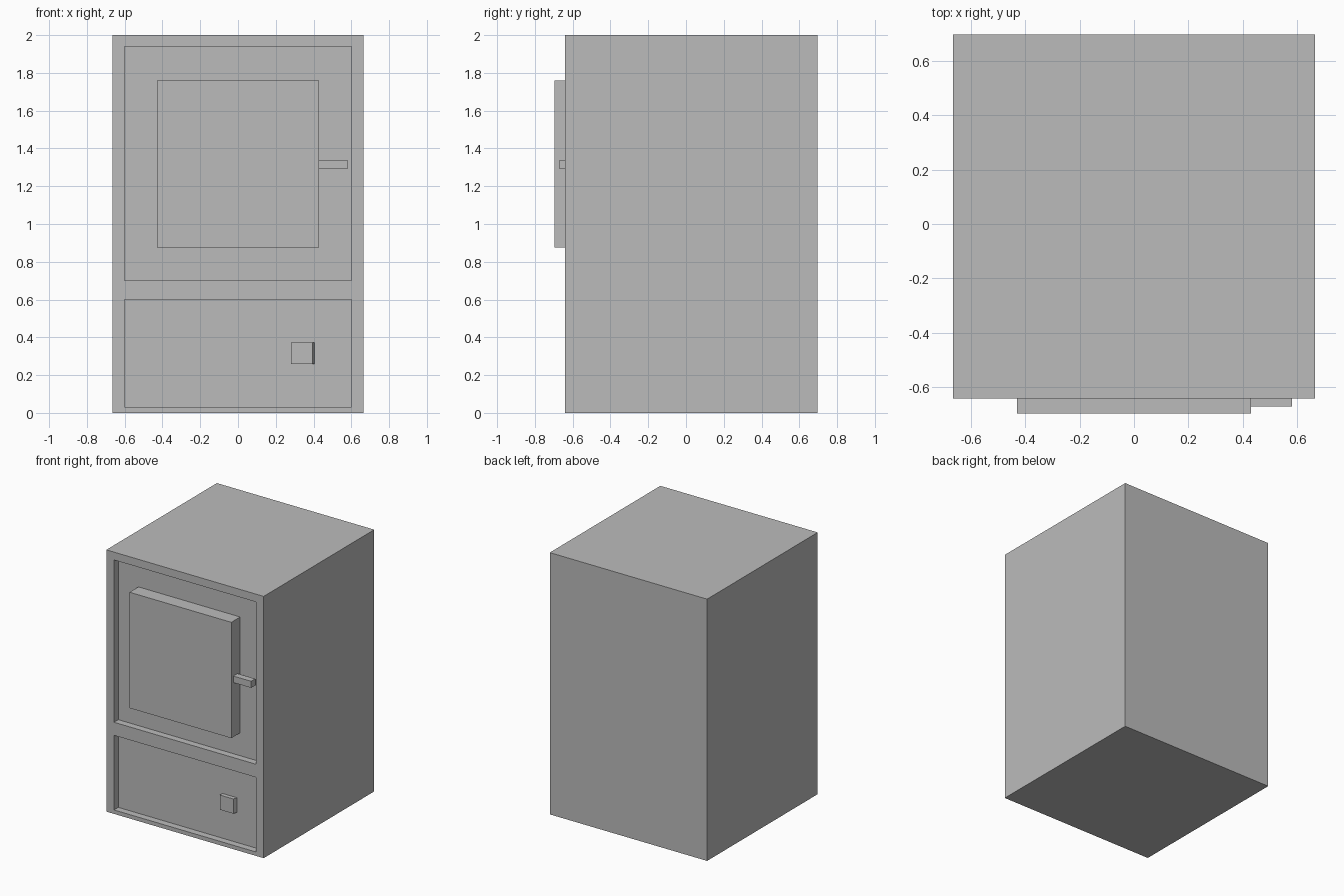
import bpy
from mathutils import Vector

cube = bpy.data.objects.get("Cube")
if cube:
    bpy.data.objects.remove(cube, do_unlink=True)

# One plain grey for every part
GREY = (0.5, 0.5, 0.5, 1.0)
grey = bpy.data.materials.new("plain_grey")
grey.use_nodes = True
grey.diffuse_color = GREY
grey.node_tree.nodes["Principled BSDF"].inputs["Base Color"].default_value = GREY


def box(name, x, y, z):
    """Add a box spanning the given (low, high) ranges."""
    bpy.ops.mesh.primitive_cube_add(size=1)
    obj = bpy.context.object
    obj.name = obj.data.name = name
    for v in obj.data.vertices:
        v.co = Vector([r[0] if c < 0 else r[1] for c, r in zip(v.co, (x, y, z))])
    obj.data.materials.append(grey)
    return obj


FRONT = -0.64    # front of the cabinet
PANEL = -0.588   # floor of the recessed panels

# Cabinet with two panels sunk into the front
cabinet = box("cabinet", (-0.665, 0.665), (FRONT, 0.695), (0, 2))
for name, z in (("upper_recess", (0.7, 1.94)), ("lower_recess", (0.03, 0.6))):
    cutter = box(name, (-0.6, 0.6), (FRONT - 0.1, PANEL), z)
    cutter.hide_render = True
    cut = cabinet.modifiers.new(name, 'BOOLEAN')
    cut.operation = 'DIFFERENCE'
    cut.solver = 'EXACT'
    cut.object = cutter
    bpy.context.view_layer.objects.active = cabinet
    bpy.ops.object.modifier_apply(modifier=name)
    bpy.data.objects.remove(cutter, do_unlink=True)

# Door slab and the bar handle on its side
box("door", (-0.43, 0.43), (-0.695, PANEL), (0.875, 1.76))
box("door_handle", (0.43, 0.58), (-0.67, -0.62), (1.29, 1.34))

# Drawer knob, its left-hand side flaring slightly towards the panel
knob = box("drawer_knob", (0.28, 0.395), (-0.62, PANEL), (0.26, 0.372))
for v in knob.data.vertices:
    if v.co.x > 0.3 and v.co.y > -0.6:
        v.co.x += 0.01
